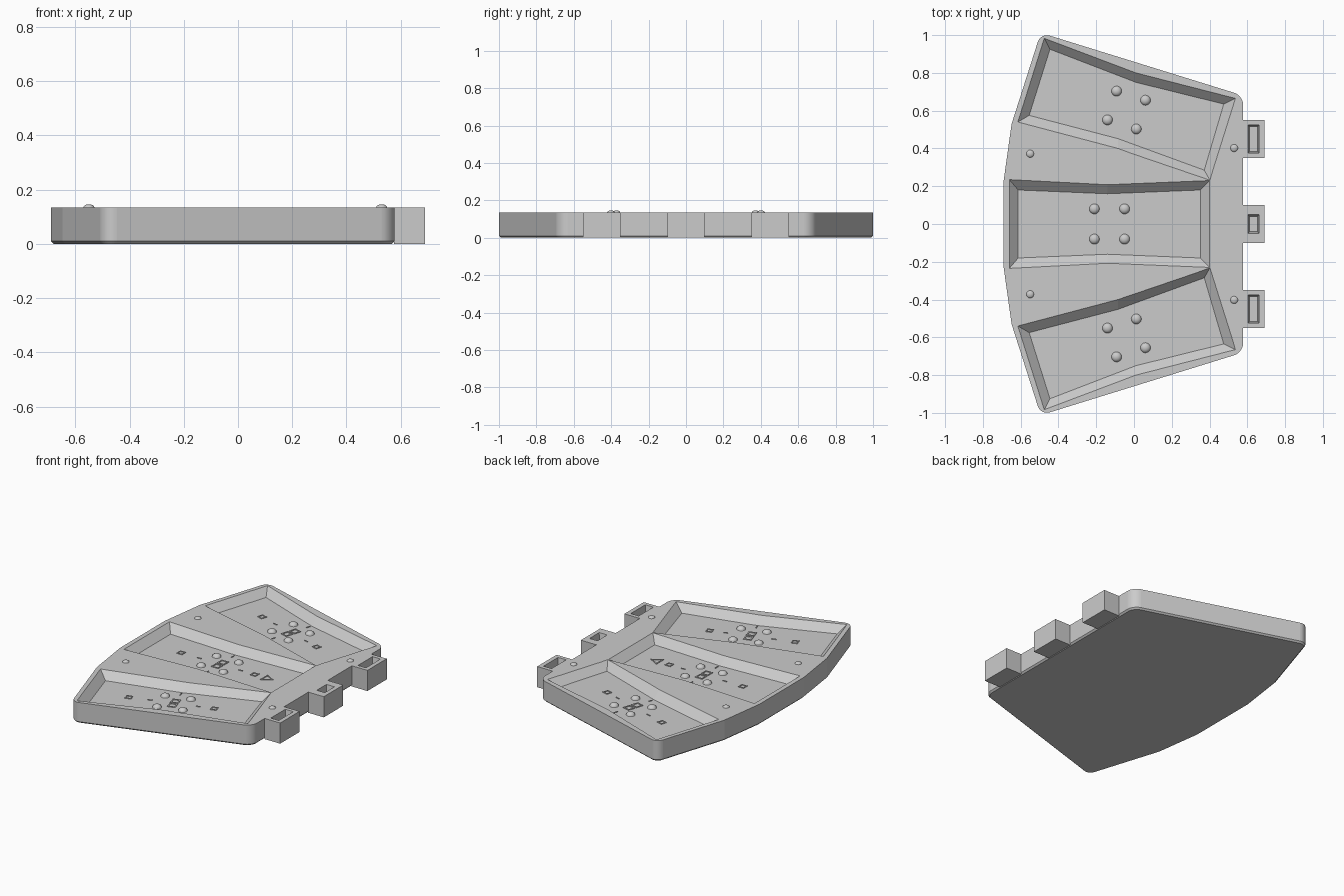
import bpy, bmesh, math
from mathutils import Vector

if "Cube" in bpy.data.objects:
    bpy.data.objects.remove(bpy.data.objects["Cube"], do_unlink=True)

TOP, FLOOR = 0.135, 0.088

grey = bpy.data.materials.new("light grey")
grey.use_nodes = True
grey.diffuse_color = (0.6, 0.6, 0.6, 1)
grey.node_tree.nodes["Principled BSDF"].inputs["Base Color"].default_value = (0.6, 0.6, 0.6, 1)


def finish(bm, name):
    bmesh.ops.recalc_face_normals(bm, faces=bm.faces)
    me = bpy.data.meshes.new(name)
    bm.to_mesh(me)
    bm.free()
    me.materials.append(grey)
    ob = bpy.data.objects.new(name, me)
    bpy.context.collection.objects.link(ob)
    return ob


def loft(bm, low, high, z0, z1):
    """Closed solid between two outlines with equal point counts."""
    a = [bm.verts.new((x, y, z0)) for x, y in low]
    b = [bm.verts.new((x, y, z1)) for x, y in high]
    bm.faces.new(a[::-1])
    bm.faces.new(b)
    for i in range(len(a)):
        j = (i + 1) % len(a)
        bm.faces.new((a[i], a[j], b[j], b[i]))


def rect(cx, cy, hx, hy):
    return [(cx - hx, cy - hy), (cx + hx, cy - hy), (cx + hx, cy + hy), (cx - hx, cy + hy)]


def flip(points):
    return [(x, -y) for x, y in reversed(points)]


def cut(ob, low, high, z0):
    """Cut a tapered pocket; the cutter runs on a little above the top."""
    over = [tuple(Vector(h) + (Vector(h) - Vector(l)) * 0.2) for l, h in zip(low, high)]
    bm = bmesh.new()
    loft(bm, low, over, z0, TOP + (TOP - z0) * 0.2)
    cutter = finish(bm, "pocket_cutter")
    cutter.hide_render = True
    mod = ob.modifiers.new("pocket", "BOOLEAN")
    mod.operation, mod.solver, mod.object = "DIFFERENCE", "EXACT", cutter
    bpy.context.view_layer.update()
    me = bpy.data.meshes.new_from_object(ob.evaluated_get(bpy.context.evaluated_depsgraph_get()))
    ob.modifiers.clear()
    ob.data = me
    bpy.data.objects.remove(cutter, do_unlink=True)


# Tray body: fan-shaped slab, rounded outer corners, chamfered base
half = [(0.578, 0.68), (-0.494, 1.012), (-0.648, 0.53), (-0.69, 0.23)]
outline = half + flip(half)
bm = bmesh.new()
loft(bm, outline, outline, 0, TOP)
corners = [e for e in bm.edges
           if abs(e.verts[0].co.z - e.verts[1].co.z) > 0.1 and abs(e.verts[0].co.y) > 0.6]
rounded = bmesh.ops.bevel(bm, geom=corners, offset=0.05, segments=8, profile=0.5, affect="EDGES")
for f in rounded["faces"]:
    f.smooth = abs(f.normal.z) < 0.5
base = [e for e in bm.edges if all(v.co.z < 0.001 for v in e.verts)]
bmesh.ops.bevel(bm, geom=base, offset=0.01, segments=1, affect="EDGES")
tray = finish(bm, "tray_body")

# Three shallow pockets with sloping walls
mid_high = [(-0.66, 0.235), (-0.14, 0.208), (0.401, 0.23)]
mid_low = [(-0.613, 0.18), (-0.14, 0.16), (0.352, 0.18)]
side_high = [(-0.475, 0.983), (0.01, 0.80), (0.537, 0.665), (0.402, 0.232), (-0.085, 0.40), (-0.615, 0.54)]
side_low = [(-0.445, 0.925), (0.01, 0.75), (0.475, 0.635), (0.372, 0.285), (-0.085, 0.452), (-0.555, 0.575)]
cut(tray, mid_low + flip(mid_low), mid_high + flip(mid_high), FLOOR)
cut(tray, side_low, side_high, FLOOR)
cut(tray, flip(side_low), flip(side_high), FLOOR)

# Connector tabs with tapered slots
for name, y, slot in (("front", -0.45, 0.075), ("middle", 0, 0.05), ("back", 0.45, 0.075)):
    bm = bmesh.new()
    shape = rect(0.633, y, 0.057, 0.1)
    loft(bm, shape, shape, 0, TOP)
    tab = finish(bm, name + "_tab")
    cut(tab, rect(0.633, y, 0.021, slot - 0.01), rect(0.633, y, 0.029, slot), 0.08)


def dome(name, x, y, z, r, h):
    bm = bmesh.new()
    bmesh.ops.create_uvsphere(bm, u_segments=20, v_segments=12, radius=1)
    bmesh.ops.bisect_plane(bm, geom=bm.verts[:] + bm.edges[:] + bm.faces[:],
                           plane_co=(0, 0, 0), plane_no=(0, 0, 1), clear_inner=True)
    for v in bm.verts:
        v.co = (x + v.co.x * r, y + v.co.y * r, z + v.co.z * h)
    for f in bm.faces:
        f.smooth = True
    finish(bm, name)


# Locating domes on the rim
for s in (-1, 1):
    dome("rim_dome", -0.55, s * 0.372, TOP, 0.02, 0.011)
    dome("rim_dome", 0.53, s * 0.402, TOP, 0.02, 0.011)


def frame(bm, place, cx, cy, size, sides, turn):
    """Thin raised outline with the given number of sides."""
    def ring(r, z):
        return [bm.verts.new((*place(cx + r * math.cos(turn + i * math.tau / sides),
                                     cy + r * math.sin(turn + i * math.tau / sides)), z))
                for i in range(sides)]
    loops = [ring(size, FLOOR), ring(size, FLOOR + 0.004),
             ring(size * 0.7, FLOOR + 0.004), ring(size * 0.7, FLOOR)]
    for a, b in zip(loops, loops[1:]):
        for i in range(sides):
            j = (i + 1) % sides
            bm.faces.new((a[i], a[j], b[j], b[i]))


# Support domes and small floor marks, turned with each pocket
for name, cx, cy, angle in (("front", -0.04, -0.603, 17.5), ("middle", -0.13, 0, 0),
                            ("back", -0.04, 0.603, -17.5)):
    c, s = math.cos(math.radians(angle)), math.sin(math.radians(angle))

    def place(u, v):
        return cx + u * c - v * s, cy + u * s + v * c

    for u in (-0.08, 0.08):
        for v in (-0.08, 0.08):
            dome(name + "_support_dome", *place(u, v), FLOOR, 0.027, 0.02)
    bm = bmesh.new()
    for v in (-0.03, 0.03):
        frame(bm, place, 0, v, 0.036, 4, math.pi / 4)
    frame(bm, place, -0.28, 0, 0.028, 4, math.pi / 4)
    if name == "middle":
        frame(bm, place, 0.34, 0, 0.045, 3, 0)
    frame(bm, place, 0.25, 0, 0.028, 4, math.pi / 4)
    for u, v, hx, hy in ((0, 0.13, 0.003, 0.014), (0, -0.13, 0.003, 0.014),
                         (0.15, 0, 0.014, 0.003), (-0.15, 0, 0.014, 0.003)):
        tick = [place(*p) for p in rect(u, v, hx, hy)]
        loft(bm, tick, tick, FLOOR, FLOOR + 0.004)
    finish(bm, name + "_floor_marks")
